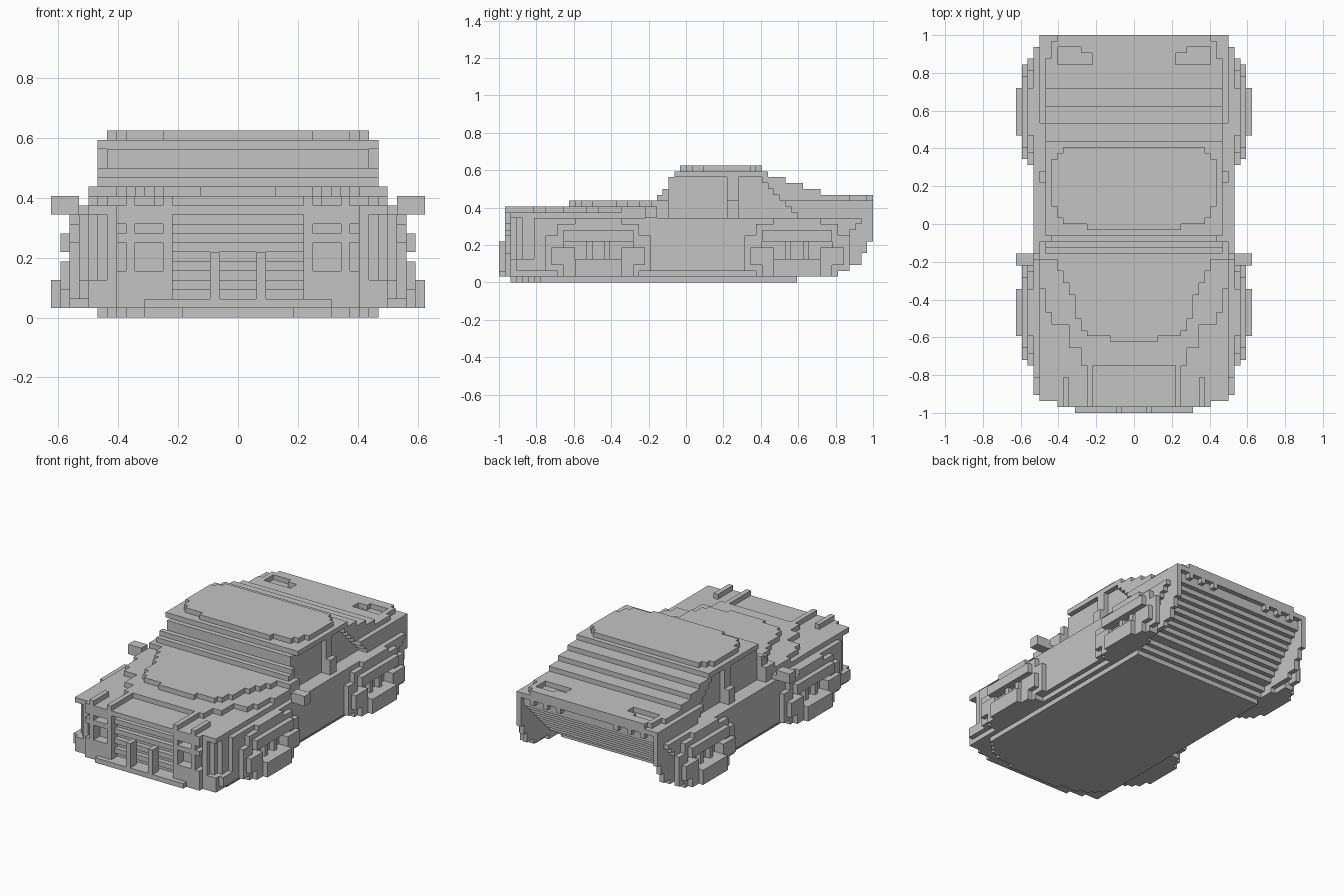
import bpy, bmesh

cube = bpy.data.objects.get("Cube")
if cube:
    bpy.data.objects.remove(cube, do_unlink=True)

UNIT = 1 / 32  # edge of one block
GREY = (0.55, 0.55, 0.55, 1)

grey = bpy.data.materials.new("plain_grey")
grey.use_nodes = True
grey.diffuse_color = GREY
grey.node_tree.nodes["Principled BSDF"].inputs["Base Color"].default_value = GREY


def box(x0, x1, y0, y1, z0, z1):
    """Blocks of a box on the left side and its mirror image on the right."""
    cells = set()
    for x in range(x0, x1):
        for y in range(y0, y1):
            for z in range(z0, z1):
                cells |= {(x, y, z), (-1 - x, y, z)}
    return cells


def wide(half, y0, y1, z0, z1):
    return box(0, half, y0, y1, z0, z1)


# Rounded outline of the body seen from above, tighter at the floor and lamps
def plan(y, z):
    if z == 0:
        return {-30: 6, -29: 10, -28: 12, -27: 13, -26: 14}.get(y, 15)
    if 3 < z < 11 and y < -26:
        return {-31: 13, -30: 14, -29: 15}.get(y, 16)
    return {-32: 10, -31: 13, -30: 16, 31: 16}.get(y, 17)


# Body: layers with a rear that undercuts towards the floor
rear = [19, 20, 21, 23, 24, 25, 26, 27, 28, 29, 30, 31]
corner = [19, 23, 28, 30, 30, 31, 31]
body = set()
for z in range(12):
    half = 16 if z in (1, 11) else 17
    front = -30 if z == 0 else -32 if z == 1 else -31
    for y in range(front, 32):
        w = min(half, plan(y, z))
        if y < rear[z]:
            body |= wide(w, y, y + 1, z, z + 1)
        elif y < (corner[z] if z < len(corner) else 32):
            # thin side wall beside the sloping tail
            body |= box(15, min(w, 16), y, y + 1, z, z + 1)

# Grille recess with alternating slats
for z in range(2, 11):
    body -= wide(7, -31, -29 - z % 2, z, z + 1)

# Headlight recesses
for z0, z1 in ((5, 8), (9, 10)):
    body -= box(8, 11, -31, -29, z0, z1)
    body -= box(12, 13, -31, -29, z0, z1)

# Tail: upper deck with shallow lamp notches and slots in the rear face
tail = wide(16, -6, 32, 12, 14) | wide(15, -5, 28, 14, 15)
tail |= wide(14, 28, 31, 14, 15) | wide(13, 31, 32, 14, 15)
tail -= box(9, 13, 27, 30, 14, 15) | box(7, 9, 27, 29, 14, 15)
for z in (10, 12):
    for x0, x1 in ((0, 6), (7, 9), (10, 12), (13, 15)):
        slot = box(x0, x1, 31, 32, z, z + 1)
        tail -= slot
        body -= slot

# Hood: fender layer, then a raised tapering centre
hood = set()
for y0, y1, half in ((-11, -6, 16), (-15, -11, 15), (-17, -15, 14),
                     (-21, -17, 11), (-24, -21, 9)):
    hood |= wide(half, y0, y1, 12, 13)
for y0, y1, half in ((-8, -6, 13), (-10, -8, 12), (-12, -10, 11), (-16, -12, 10),
                     (-18, -16, 9), (-19, -18, 8), (-20, -19, 4)):
    hood |= wide(half, y0, y1, 13, 14)

# Cabin: stepped windshield and fastback
cabin = set()
for z, (y0, y1) in enumerate(((-4, 23), (-3, 20), (-3, 17), (-2, 14)), 15):
    cabin |= wide(15, y0, y1, z, z + 1)
for y in range(-1, 13):
    half = {-1: 8, 0: 12, 1: 13, 2: 13, 11: 13, 12: 12}.get(y, 14)
    cabin |= wide(half, y, y + 1, 19, 20)

# Side windows, recessed on both sides of the pillar
windows = box(14, 17, -3, 7, 11, 18)
for z in range(11, 18):
    windows |= box(14, 17, 9, min(20, 30 - z), z, z + 1)
body -= windows
tail -= windows
cabin -= windows


# Wheels: lower and upper guards joined by open spokes
def wheel(c, side):
    cells = box(17, 18, c - 9, c + 9, 2, 8) | box(16, 18, c - 7, c + 7, 1, 10)
    cells |= box(17, 18, c - 4, c + 4, 10, 11)
    cells |= box(18, 19, c - 8, c + 8, 3, 6) | box(18, 19, c - 6, c + 6, 1, 9)
    cells |= box(19, 20, c - 4, c + 4, 1, 4)
    # open centre between the guards
    cells -= box(17, 20, c - 6, c + 6, 4, 7)
    for y0, y1, x1, top in ((-6, -4, 19, 6), (-2, -1, 18, 7), (1, 2, 18, 7), (4, 6, 19, 6)):
        cells |= box(17, x1, c + y0, c + y1, 4, top)
    return {p for p in cells if (p[0] >= 0) == (side > 0)}


parts = {
    "body": body,
    "tail_deck": tail,
    "hood": hood,
    "cabin": cabin,
    "front_left_wheel": wheel(-15, 1),
    "front_right_wheel": wheel(-15, -1),
    "rear_left_wheel": wheel(19, 1),
    "rear_right_wheel": wheel(19, -1),
    "grille_posts": box(7, 8, -31, -24, 2, 13),
    "headlight_posts": box(11, 12, -31, -26, 5, 13),
    "bumper_bars": box(2, 3, -32, -30, 1, 7),
    "mirrors": box(16, 18, -6, -5, 11, 12) | box(17, 20, -7, -5, 11, 13),
}

# Corner positions of a block face for each direction
AXES = ((1, 2), (2, 0), (0, 1))


def build(name, cells, solid):
    bm = bmesh.new()
    verts = {}
    for cell in sorted(cells):
        for axis in range(3):
            for sign in (-1, 1):
                near = list(cell)
                near[axis] += sign
                if tuple(near) in solid:
                    continue
                u, v = AXES[axis]
                loop = []
                for du, dv in ((0, 0), (1, 0), (1, 1), (0, 1))[::sign]:
                    p = list(cell)
                    p[axis] += sign > 0
                    p[u] += du
                    p[v] += dv
                    p = tuple(p)
                    if p not in verts:
                        verts[p] = bm.verts.new([k * UNIT for k in p])
                    loop.append(verts[p])
                bm.faces.new(loop)
    # Merge the flat block faces into clean panels
    bmesh.ops.dissolve_limit(bm, angle_limit=0.01, verts=bm.verts[:], edges=bm.edges[:])
    mesh = bpy.data.meshes.new(name)
    bm.to_mesh(mesh)
    bm.free()
    mesh.materials.append(grey)
    bpy.context.collection.objects.link(bpy.data.objects.new(name, mesh))


solid = set().union(*parts.values())
used = set()
for name, cells in parts.items():
    build(name, cells - used, solid)
    used |= cells
